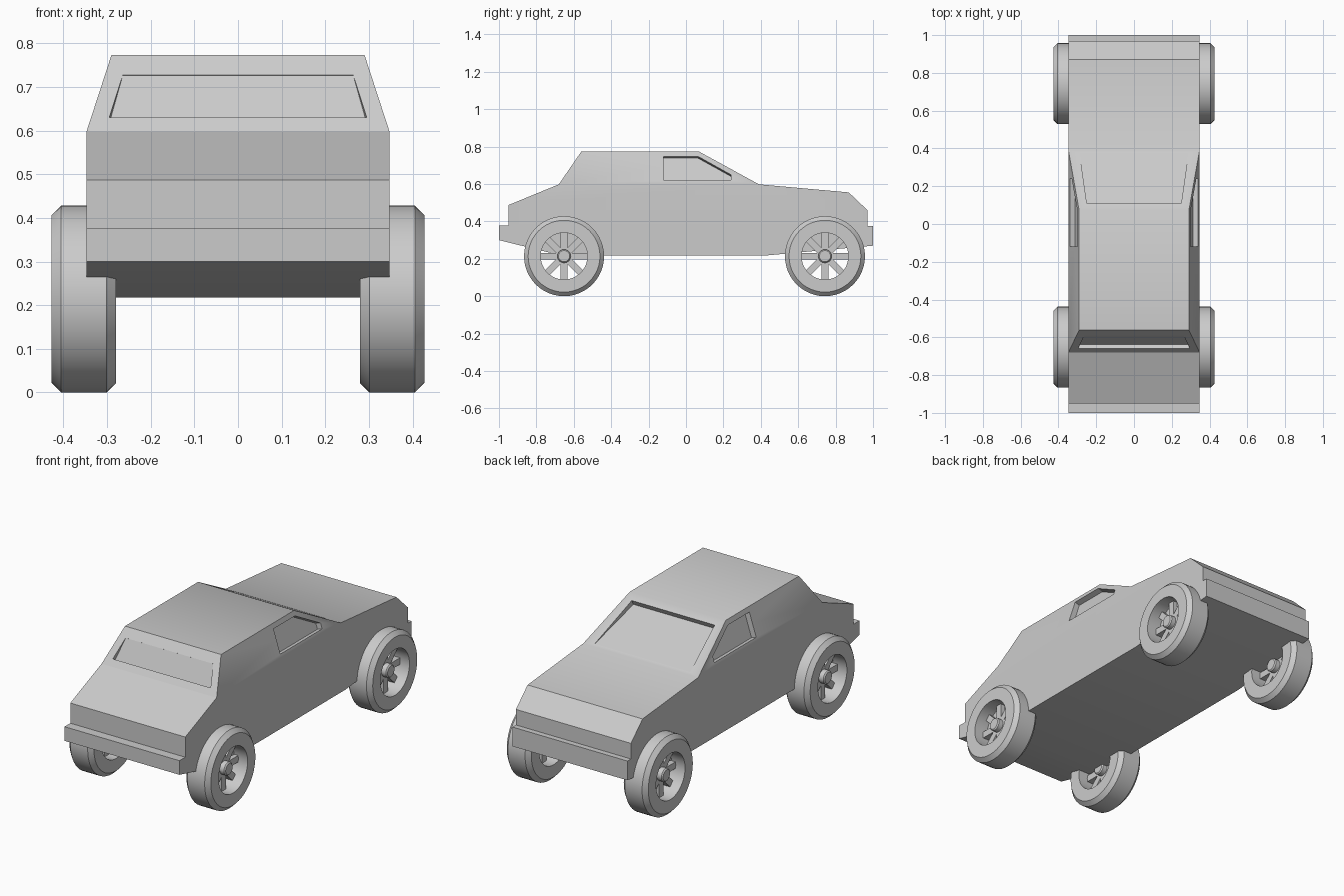
import bpy, bmesh, math
from mathutils import Matrix, Vector

if "Cube" in bpy.data.objects:
    bpy.data.objects.remove(bpy.data.objects["Cube"])

GREY = (0.6, 0.6, 0.6, 1)
paint = bpy.data.materials.new("plain grey")
paint.use_nodes = True
paint.diffuse_color = GREY
paint.node_tree.nodes["Principled BSDF"].inputs["Base Color"].default_value = GREY


def make_object(name, bm):
    bmesh.ops.recalc_face_normals(bm, faces=bm.faces[:])
    mesh = bpy.data.meshes.new(name)
    bm.to_mesh(mesh)
    bm.free()
    mesh.materials.append(paint)
    obj = bpy.data.objects.new(name, mesh)
    bpy.context.collection.objects.link(obj)
    return obj


def select_only(obj):
    bpy.ops.object.select_all(action='DESELECT')
    bpy.context.view_layer.objects.active = obj
    obj.select_set(True)


def smooth(obj):
    select_only(obj)
    bpy.ops.object.shade_smooth_by_angle(angle=math.radians(30))


# Body: side profile swept across the width, with a tapered cabin on top
WIDTH, ROOF_WIDTH = 0.347, 0.29
BELT, ROOF = 0.598, 0.773
profile = [(-0.68, BELT), (-0.95, 0.487), (-0.95, 0.377), (-1, 0.377), (-1, 0.3),
           (-0.67, 0.218), (0.43, 0.218), (1, 0.27), (1, 0.375), (0.97, 0.375),
           (0.97, 0.46), (0.87, 0.555), (0.39, BELT)]
bm = bmesh.new()
sides = []
for s in (-1, 1):
    lower = [bm.verts.new((s * WIDTH, y, z)) for y, z in profile]
    roof = [bm.verts.new((s * ROOF_WIDTH, y, ROOF)) for y in (0.07, -0.56)]
    bm.faces.new(lower)
    bm.faces.new([lower[-1]] + roof + [lower[0]])
    sides.append(lower + roof)
for i in range(len(sides[0])):
    j = (i + 1) % len(sides[0])
    bm.faces.new((sides[0][i], sides[0][j], sides[1][j], sides[1][i]))
body = make_object("body", bm)


def carve(outline, normal, depths):
    """Recess a convex window outline into the body, to a depth at each corner."""
    n = Vector(normal).normalized()
    cutter_bm = bmesh.new()
    for p, d in zip(outline, depths):
        for offset in (0.04, -d):
            cutter_bm.verts.new(Vector(p) + n * offset)
    bmesh.ops.convex_hull(cutter_bm, input=cutter_bm.verts[:])
    cutter = make_object("window_cutter", cutter_bm)
    cutter.hide_render = True
    mod = body.modifiers.new("window", 'BOOLEAN')
    mod.operation = 'DIFFERENCE'
    mod.solver = 'EXACT'
    mod.object = cutter
    select_only(body)
    bpy.ops.object.modifier_apply(modifier=mod.name)
    bpy.data.objects.remove(cutter)


def on_slope(z, y_low, y_roof):
    return y_low + (z - BELT) / (ROOF - BELT) * (y_roof - y_low)


# Side windows
side_window = [(-0.12, 0.62), (-0.12, 0.747), (0.065, 0.747), (0.24, 0.65), (0.24, 0.62)]
for s in (-1, 1):
    outline = [(s * on_slope(z, WIDTH, ROOF_WIDTH), y, z) for y, z in side_window]
    carve(outline, (s * (ROOF - BELT), 0, WIDTH - ROOF_WIDTH), [0.03] * 5)


# Front and rear windows, each fading flush at one edge
def end_window(low, high, y_low, y_roof, low_depth, high_depth):
    outline = [(s * x, on_slope(z, y_low, y_roof), z)
               for x, z in (low, high) for s in (-1, 1)]
    facing = math.copysign(1, y_low)
    carve(outline, (0, facing * (ROOF - BELT), abs(y_roof - y_low)),
          [low_depth] * 2 + [high_depth] * 2)


end_window((0.295, 0.63), (0.264, 0.727), -0.68, -0.56, 0.024, 0.001)
end_window((0.288, 0.606), (0.25, 0.751), 0.39, 0.07, 0.001, 0.03)
smooth(body)


# Wheels: turned tyre, hub and eight spokes
def tyre_mesh():
    bm = bmesh.new()
    ring = [(-0.074, 0.125), (-0.074, 0.192), (-0.052, 0.214),
            (0.052, 0.214), (0.074, 0.192), (0.074, 0.125)]
    verts = [bm.verts.new((x, 0, r)) for x, r in ring]
    edges = [bm.edges.new((verts[i - 1], verts[i])) for i in range(len(verts))]
    bmesh.ops.spin(bm, geom=verts + edges, cent=(0, 0, 0), axis=(1, 0, 0),
                   angle=math.tau, steps=48)
    bmesh.ops.remove_doubles(bm, verts=bm.verts[:], dist=0.0005)
    return bm


def hub_mesh():
    bm = bmesh.new()
    bmesh.ops.create_cone(bm, cap_ends=True, segments=24, radius1=0.036, radius2=0.036,
                          depth=0.1, matrix=Matrix.Rotation(math.pi / 2, 4, 'Y'))
    rims = [e for e in bm.edges if abs(e.verts[0].co.x - e.verts[1].co.x) < 0.01]
    bmesh.ops.bevel(bm, geom=rims, offset=0.006, segments=1, affect='EDGES')
    return bm


def spokes_mesh():
    bm = bmesh.new()
    for k in range(4):
        bmesh.ops.create_cube(bm, size=1, matrix=Matrix.Rotation(k * math.pi / 4, 4, 'X')
                              @ Matrix.Diagonal((0.036, 0.036, 0.256, 1)))
    return bm


for end, y in (("front", -0.652), ("rear", 0.743)):
    for side, s in (("left", 1), ("right", -1)):
        for part, build in (("tyre", tyre_mesh), ("hub", hub_mesh), ("spokes", spokes_mesh)):
            obj = make_object(f"{end}_{side}_{part}", build())
            obj.location = (s * 0.353, y, 0.214)
            smooth(obj)
